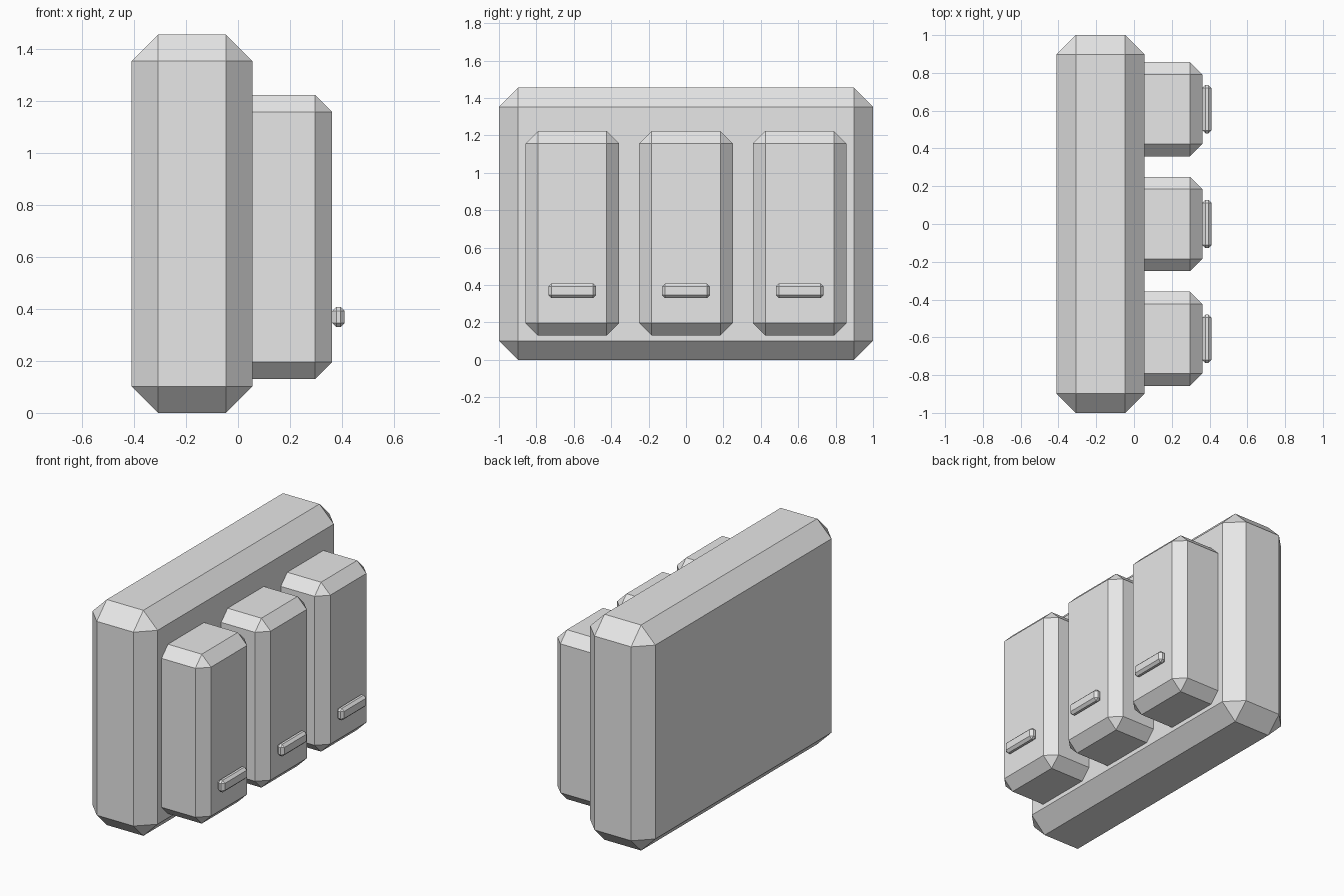
import bpy
import bmesh

cube = bpy.data.objects.get("Cube")
if cube:
    bpy.data.objects.remove(cube, do_unlink=True)

grey = bpy.data.materials.new("light_grey")
grey.use_nodes = True
colour = (0.8, 0.8, 0.8, 1.0)
grey.diffuse_color = colour
grey.node_tree.nodes["Principled BSDF"].inputs["Base Color"].default_value = colour


def chamfered_box(name, low, high, chamfer):
    """Flat-shaded box between two corners with all edges cut at 45 degrees."""
    bm = bmesh.new()
    bmesh.ops.create_cube(bm, size=1)
    for v in bm.verts:
        v.co = [lo + (c + 0.5) * (hi - lo) for c, lo, hi in zip(v.co, low, high)]
    bmesh.ops.bevel(bm, geom=bm.edges[:], offset=chamfer, segments=1,
                    affect='EDGES', clamp_overlap=True)
    mesh = bpy.data.meshes.new(name)
    bm.to_mesh(mesh)
    bm.free()
    mesh.materials.append(grey)
    obj = bpy.data.objects.new(name, mesh)
    bpy.context.collection.objects.link(obj)
    return obj


# Main slab
chamfered_box("back_panel", (-0.41, -1, 0), (0.055, 1, 1.455), 0.102)

# Three doors set into the slab, each with a handle
for side, y in (("right", -0.608), ("middle", 0), ("left", 0.608)):
    chamfered_box(side + "_door", (-0.05, y - 0.25, 0.13), (0.362, y + 0.25, 1.223), 0.066)
    chamfered_box(side + "_handle", (0.362, y - 0.128, 0.33), (0.41, y + 0.128, 0.408), 0.016)
